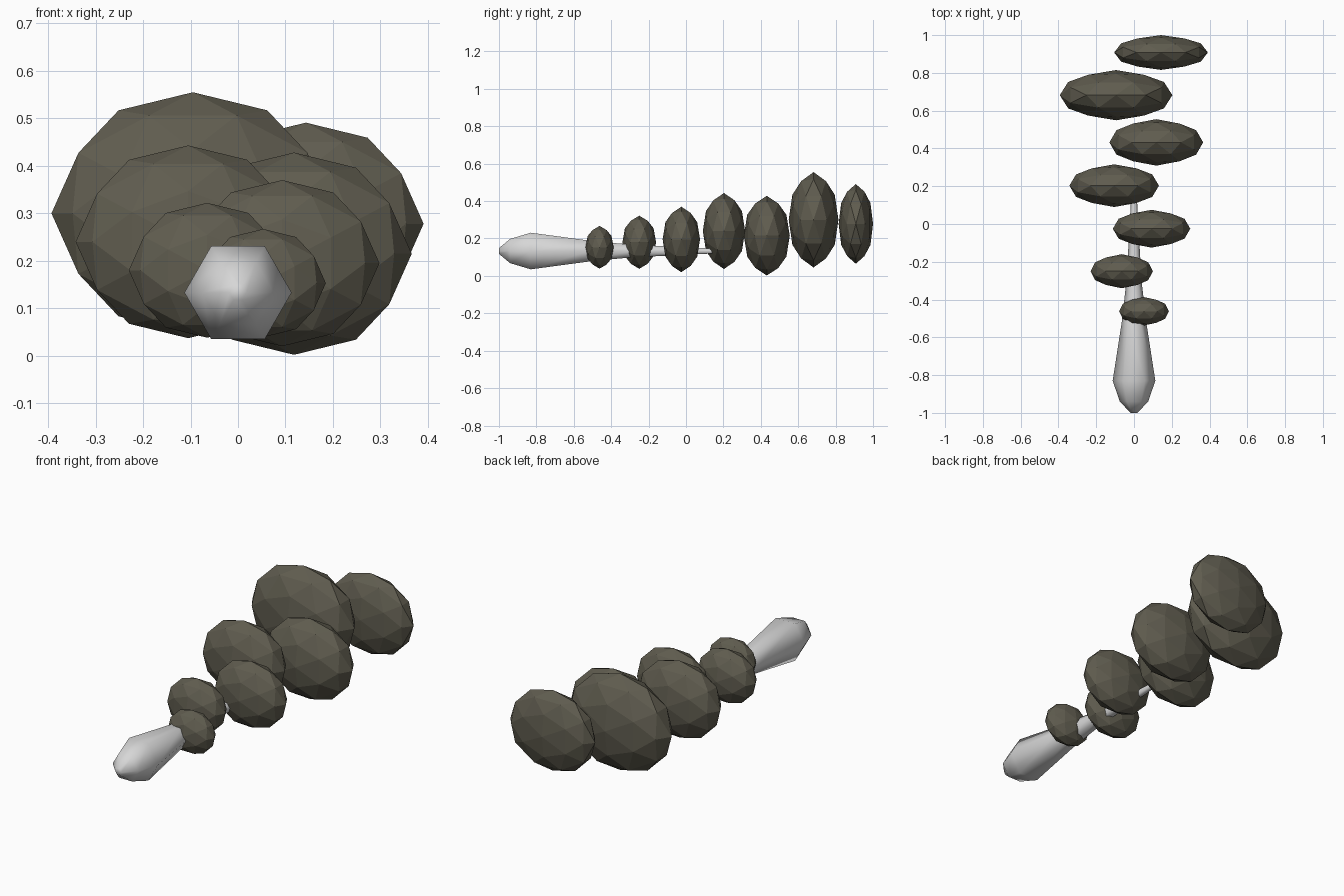
import bpy, bmesh, math
from mathutils import Vector

cube = bpy.data.objects.get("Cube")
if cube:
    bpy.data.objects.remove(cube)


def material(name, rgb):
    m = bpy.data.materials.new(name)
    m.use_nodes = True
    m.diffuse_color = (*rgb, 1)
    bsdf = m.node_tree.nodes["Principled BSDF"]
    bsdf.inputs["Base Color"].default_value = (*rgb, 1)
    bsdf.inputs["Roughness"].default_value = 0.8
    return m


def finish(name, bm, mat):
    bmesh.ops.recalc_face_normals(bm, faces=bm.faces)
    mesh = bpy.data.meshes.new(name)
    bm.to_mesh(mesh)
    bm.free()
    mesh.materials.append(mat)
    obj = bpy.data.objects.new(name, mesh)
    bpy.context.collection.objects.link(obj)
    return obj


brown = material("dark olive brown", (0.115, 0.107, 0.078))
pale = material("pale grey", (0.68, 0.68, 0.68))


# Faceted ball directions: icosahedron corners plus pushed-out edge midpoints
def ball_points():
    t = (1 + math.sqrt(5)) / 2
    corners = []
    for a in (-1, 1):
        for b in (-t, t):
            corners += [Vector((a, 0, b)), Vector((b, a, 0)), Vector((0, b, a))]
    mids = [p + q for i, p in enumerate(corners) for q in corners[:i]
            if (p - q).length < 2.1]
    return [p.normalized() for p in corners + mids]


def lobe(name, centre, radii):
    bm = bmesh.new()
    for p in ball_points():
        bm.verts.new([c + r * k for c, r, k in zip(centre, radii, p)])
    bmesh.ops.convex_hull(bm, input=bm.verts)
    finish(name, bm, brown)


# Flattened lobes alternating along the stem: centre, radii
LOBES = [
    ((0.053, -0.462, 0.153), (0.132, 0.075, 0.114)),
    ((-0.065, -0.25, 0.180), (0.165, 0.09, 0.142)),
    ((0.093, -0.025, 0.195), (0.205, 0.10, 0.175)),
    ((-0.105, 0.203, 0.240), (0.237, 0.113, 0.203)),
    ((0.118, 0.432, 0.215), (0.248, 0.123, 0.213)),
    ((-0.095, 0.682, 0.300), (0.298, 0.133, 0.255)),
    ((0.143, 0.908, 0.278), (0.248, 0.092, 0.213)),
]
for i, (centre, radii) in enumerate(LOBES, 1):
    lobe(f"lobe_{i}", centre, radii)

# Six-sided tapered handle and stem: position along y, radius
PROFILE = [(-1, 0.018), (-0.94, 0.075), (-0.83, 0.113), (-0.52, 0.065),
           (-0.3, 0.04), (0, 0.023), (0.2, 0.012)]
SIDES = 6
bm = bmesh.new()
rings = []
for y, r in PROFILE:
    angles = [math.tau * k / SIDES for k in range(SIDES)]
    rings.append([bm.verts.new((r * math.cos(a), y, 0.133 + r * math.sin(a)))
                  for a in angles])
for a, b in zip(rings, rings[1:]):
    for k in range(SIDES):
        n = (k + 1) % SIDES
        bm.faces.new((a[k], a[n], b[n], b[k]))
for f in bm.faces:
    f.smooth = True
for end in (rings[0], rings[-1]):
    bm.faces.new(end)
handle = finish("handle", bm, pale)

# Keep the end caps crisp
bpy.ops.object.select_all(action="DESELECT")
handle.select_set(True)
bpy.context.view_layer.objects.active = handle
bpy.ops.object.shade_smooth_by_angle(angle=math.radians(62))
